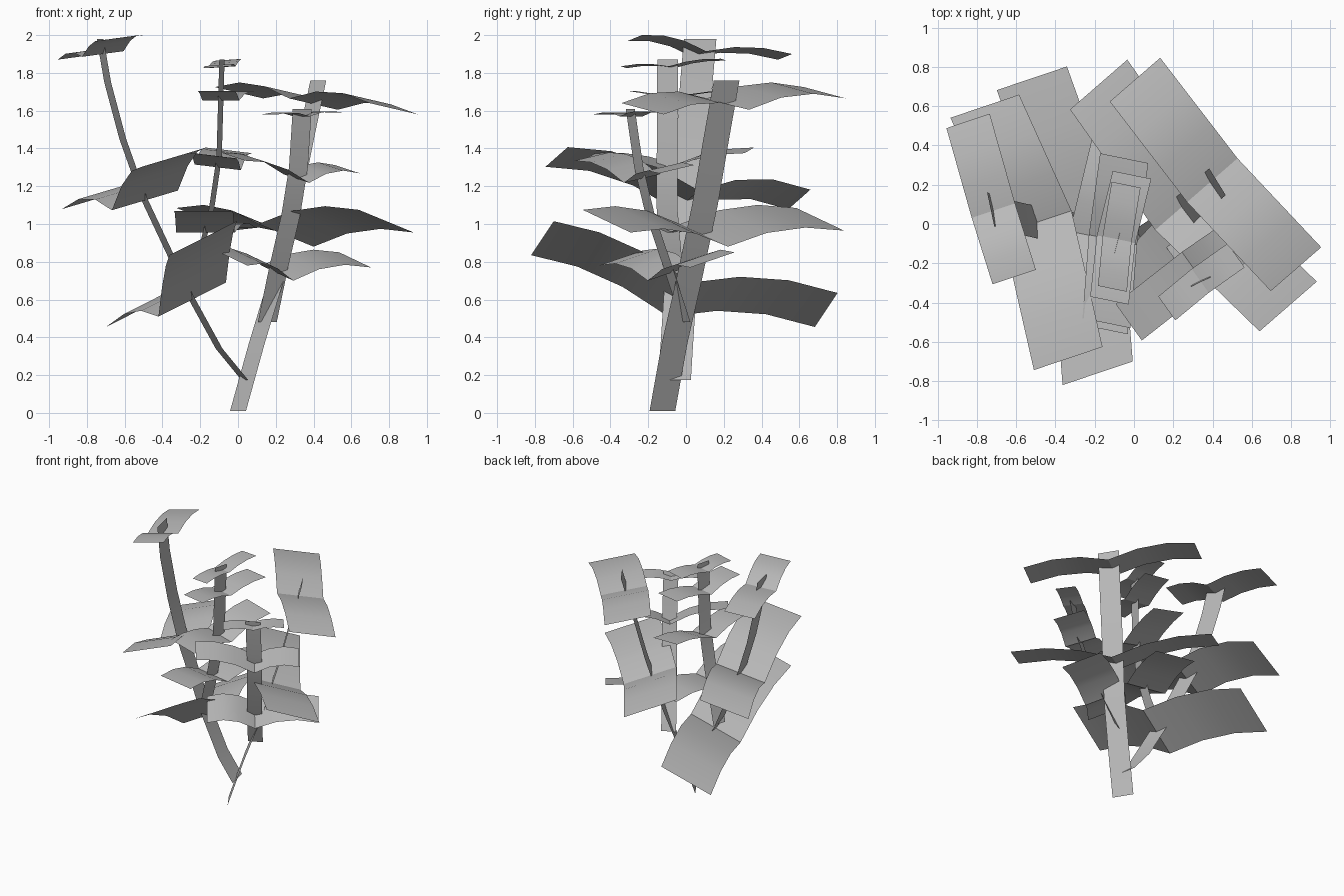
import bpy
from mathutils import Vector as V

cube = bpy.data.objects.get("Cube")
if cube:
    bpy.data.objects.remove(cube)

grey = bpy.data.materials.new("plain_grey")
grey.use_nodes = True
COLOUR = (0.5, 0.5, 0.5, 1)
grey.diffuse_color = COLOUR
grey.node_tree.nodes["Principled BSDF"].inputs["Base Color"].default_value = COLOUR


def ribbon(name, centres, half, across=1):
    """Thin sheet swept along a row of centre points, half = half-width vector."""
    verts, faces, n = [], [], across + 1
    for c in centres:
        verts += [c + half * (2 * j / across - 1) for j in range(n)]
    for i in range(len(centres) - 1):
        for j in range(across):
            a = i * n + j
            faces.append((a, a + 1, a + n + 1, a + n))
    # keep leaf tops facing up
    if half.cross(centres[-1] - centres[0]).z < 0:
        faces = [f[::-1] for f in faces]
    me = bpy.data.meshes.new(name)
    me.from_pydata(verts, [], faces)
    me.materials.append(grey)
    me.polygons.foreach_set("use_smooth", [True] * len(me.polygons))
    ob = bpy.data.objects.new(name, me)
    bpy.context.collection.objects.link(ob)


def leaf(name, base, tip, lift, half, steps=3):
    """Arched leaf from base to tip, raised by lift halfway."""
    pts = []
    for i in range(steps + 1):
        t = i / steps
        pts.append(base.lerp(tip, t) + V((0, 0, 4 * lift * t * (1 - t))))
    ribbon(name, pts, half, 2)


def point_at(path, z):
    """Point on the stem path at height z."""
    for a, b in zip(path, path[1:]):
        if a.z <= z <= b.z:
            return a.lerp(b, (z - a.z) / (b.z - a.z))


def branch(name, path, half, leaf_dir, base_shift, pairs):
    """A stem, and pairs of opposite leaves that start on it at given heights.
    Each pair: height, half-width, sideways tilt, lift, first tip, second tip."""
    path = [V(p) for p in path]
    ribbon(name + "_stem", path, V(half))
    for i, (z, size, tilt, lift, *tips) in enumerate(pairs, 1):
        base = point_at(path, z) + V((0, base_shift, 0))
        side = V((leaf_dir[0] * size, leaf_dir[1] * size, tilt))
        for tag, tip in zip("ab", tips):
            leaf(f"{name}_leaf_{i}{tag}", base, V(tip), lift, side)


# Tall leaning stem on the right
branch("right", [(0.035, -0.06, 0.175), (-0.1, -0.05, 0.34), (-0.27, -0.03, 0.65),
                 (-0.5, 0.01, 1.14), (-0.61, 0.035, 1.45), (-0.69, 0.055, 1.75),
                 (-0.73, 0.075, 1.98)], (-0.018, 0.086, 0), (0.95, 0.32), 0,
       [(0.6, 0.188, 0.09, 0.055, (-0.185, -0.76, 0.925), (-0.52, 0.742, 0.545)),
        (1.125, 0.184, 0.052, 0.062, (-0.335, -0.685, 1.355), (-0.76, 0.6, 1.13)),
        (1.9, 0.116, 0.015, 0.03, (-0.61, -0.27, 1.985), (-0.845, 0.525, 1.885))])

# Middle stem, growing out of the right one
branch("middle", [(-0.27, -0.04, 0.64), (-0.2, -0.08, 0.85), (-0.14, -0.1, 1.08),
                  (-0.1, -0.1, 1.35), (-0.085, -0.097, 1.87)],
       (0.014, 0.055, 0), (0.98, -0.2), 0.02,
       [(0.955, 0.158, 0, 0.038, (-0.185, -0.53, 1.07), (-0.06, 0.4, 0.98)),
        (1.3, 0.125, -0.015, 0.025, (-0.14, -0.505, 1.36), (-0.05, 0.335, 1.39)),
        (1.655, 0.1, 0, 0.018, (-0.125, -0.39, 1.705), (-0.01, 0.25, 1.7)),
        (1.83, 0.075, 0.005, 0.013, (-0.11, -0.33, 1.83), (-0.04, 0.2, 1.87))])

# Main stem from the ground
branch("main", [(0, -0.125, 0.01), (0.1, -0.06, 0.37), (0.2, 0.015, 0.7),
                (0.29, 0.1, 1.1), (0.36, 0.16, 1.45), (0.425, 0.215, 1.76)],
       (0.042, -0.068, 0), (0.755, 0.656), 0.03,
       [(0.94, 0.193, -0.06, 0.05, (0.785, -0.42, 1.015), (-0.18, 0.71, 1.025)),
        (1.635, 0.17, -0.03, 0.05, (0.825, -0.23, 1.61), (0.005, 0.735, 1.695))])

# Front stem, growing out of the main one
branch("front", [(0.155, 0, 0.48), (0.215, -0.095, 0.77), (0.28, -0.19, 1.05),
                 (0.32, -0.25, 1.3), (0.34, -0.295, 1.61)],
       (0.05, 0.024, 0), (0.58, -0.81), 0,
       [(0.74, 0.145, -0.04, 0.042, (-0.035, -0.345, 0.82), (0.62, 0.14, 0.81)),
        (1.24, 0.115, -0.022, 0.035, (-0.027, -0.5, 1.357), (0.58, -0.05, 1.29)),
        (1.57, 0.075, 0, 0.015, (0.167, -0.43, 1.58), (0.52, -0.16, 1.59))])
